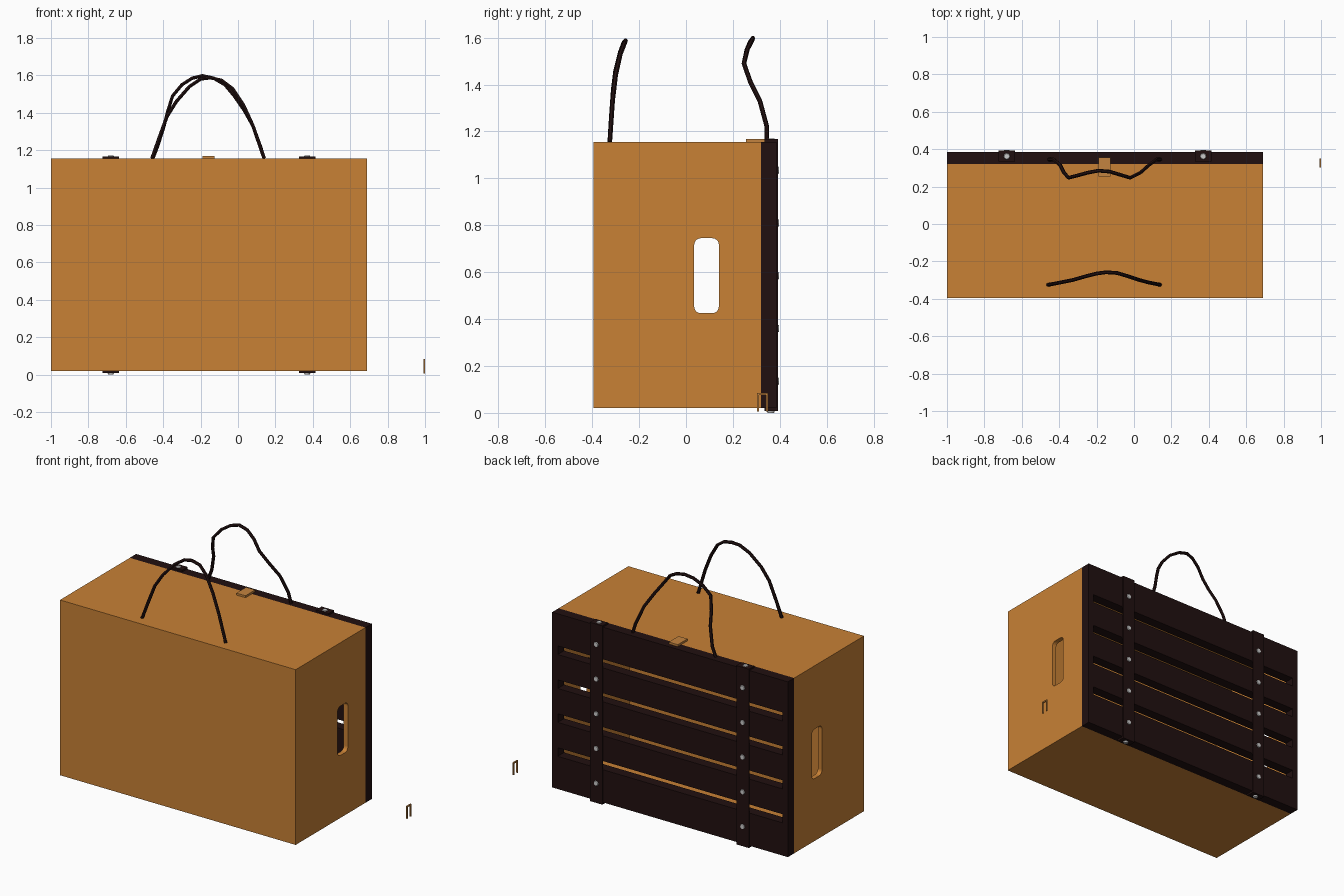
import bpy, bmesh, math
from mathutils import Matrix, Vector

cube = bpy.data.objects.get("Cube")
if cube:
    bpy.data.objects.remove(cube, do_unlink=True)


def material(name, rgb):
    m = bpy.data.materials.new(name)
    m.use_nodes = True
    m.diffuse_color = (*rgb, 1)
    m.node_tree.nodes["Principled BSDF"].inputs["Base Color"].default_value = (*rgb, 1)
    return m


WOOD = material("honey wood", (0.58, 0.22, 0.036))
DARK = material("dark leather brown", (0.015, 0.005, 0.005))
BRASS = material("brass brown", (0.55, 0.23, 0.05))
STEEL = material("steel grey", (0.6, 0.6, 0.6))


def finish(name, bm, mat):
    bmesh.ops.recalc_face_normals(bm, faces=bm.faces)
    mesh = bpy.data.meshes.new(name)
    bm.to_mesh(mesh)
    bm.free()
    mesh.materials.append(mat)
    obj = bpy.data.objects.new(name, mesh)
    bpy.context.collection.objects.link(obj)
    return obj


def box(name, x, y, z, mat, round_x=0):
    """Box from ranges; round_x bevels the edges that run along x."""
    bm = bmesh.new()
    size = Vector((x[1] - x[0], y[1] - y[0], z[1] - z[0]))
    mid = Vector((sum(x), sum(y), sum(z))) / 2
    bmesh.ops.create_cube(bm, size=1, matrix=Matrix.Translation(mid) @ Matrix.Diagonal((*size, 1)))
    if round_x:
        edges = [e for e in bm.edges if abs((e.verts[0].co - e.verts[1].co).x) > 0.01]
        bmesh.ops.bevel(bm, geom=edges, offset=round_x, segments=5, profile=0.5, affect='EDGES')
    return finish(name, bm, mat)


def cut(target, cutter):
    """Apply a boolean difference and discard the cutter."""
    cutter.hide_render = True
    mod = target.modifiers.new("cut", 'BOOLEAN')
    mod.object = cutter
    mod.solver = 'EXACT'
    bpy.context.view_layer.objects.active = target
    bpy.ops.object.modifier_apply(modifier=mod.name)
    bpy.data.objects.remove(cutter, do_unlink=True)


def rivet(name, centre, rotation, height):
    bm = bmesh.new()
    bmesh.ops.create_cone(bm, cap_ends=True, segments=12, radius1=0.018, radius2=0.014,
                          depth=height, matrix=Matrix.Translation(centre) @ rotation)
    return finish(name, bm, STEEL)


def tube(name, points, radius, mat, sides=1):
    curve = bpy.data.curves.new(name, 'CURVE')
    curve.dimensions = '3D'
    curve.bevel_depth = radius
    curve.bevel_resolution = sides
    curve.use_fill_caps = True
    spline = curve.splines.new('POLY')
    spline.points.add(len(points) - 1)
    for p, co in zip(spline.points, points):
        p.co = (*co, 1)
    curve.materials.append(mat)
    obj = bpy.data.objects.new(name, curve)
    bpy.context.collection.objects.link(obj)
    bpy.ops.object.select_all(action='DESELECT')
    obj.select_set(True)
    bpy.context.view_layer.objects.active = obj
    bpy.ops.object.convert(target='MESH')
    bpy.ops.object.shade_smooth_by_angle(angle=math.radians(50))


L, R = -1.0, 0.69          # case ends
B, T = 0.02, 1.156         # case bottom and top
FRONT, SEAM, BACK = -0.395, 0.32, 0.385

# Hollow case, open at the back, with a hand slot through both ends
case = box("case", (L, R), (FRONT, SEAM), (B, T), WOOD)
cut(case, box("hollow", (L + 0.03, R - 0.03), (FRONT + 0.03, 0.5), (B + 0.03, T - 0.03), WOOD))
cut(case, box("slot", (L - 0.1, R + 0.1), (0.035, 0.14), (0.425, 0.745), WOOD, round_x=0.028))

# Slatted back panel: two stiles and five slats
box("stile_right", (L, L + 0.04), (SEAM, BACK), (B, T), DARK)
box("stile_left", (R - 0.04, R), (SEAM, BACK), (B, T), DARK)
gaps = [0.26 + 0.22 * i for i in range(4)]
lows = [B] + [g + 0.028 for g in gaps]
highs = [g - 0.028 for g in gaps] + [T]
for i, (low, high) in enumerate(zip(lows, highs)):
    box(f"slat_{i + 1}", (L + 0.04, R - 0.04), (SEAM, BACK), (low, high), DARK)

# Riveted straps folded over the top and bottom of the panel
to_back = Matrix.Rotation(-math.pi / 2, 4, 'X')
for side, x in (("right", -0.68), ("left", 0.37)):
    span = (x - 0.045, x + 0.045)
    box(f"strap_{side}", span, (BACK, BACK + 0.007), (B - 0.012, T + 0.011), DARK)
    box(f"strap_top_{side}", span, (0.335, BACK), (T, T + 0.011), DARK)
    box(f"strap_bottom_{side}", span, (0.335, BACK), (B - 0.012, B), DARK)
    for i in range(5):
        rivet(f"rivet_{side}_{i + 1}", (x, BACK + 0.008, 0.135 + 0.225 * i), to_back, 0.006)
    rivet(f"rivet_top_{side}", (x, 0.362, T + 0.012), Matrix(), 0.006)
    rivet(f"rivet_bottom_{side}", (x, 0.362, B - 0.014), Matrix.Rotation(math.pi, 4, 'X'), 0.012)

# Catch plate on the lid and a loose staple beside the case
box("catch_plate", (-0.19, -0.125), (0.255, 0.355), (T, T + 0.013), BRASS)
box("staple_leg_front", (0.991, 1.0), (0.303, 0.311), (0.005, 0.085), BRASS)
box("staple_leg_back", (0.991, 1.0), (0.341, 0.349), (0.005, 0.085), BRASS)
box("staple_bridge", (0.991, 1.0), (0.311, 0.341), (0.077, 0.085), BRASS)

# Cord handles
tube("front_handle", [
    (-.46, -.325, T), (-.42, -.318, 1.27), (-.38, -.31, 1.38), (-.33, -.3, 1.46),
    (-.26, -.28, 1.54), (-.2, -.265, 1.58), (-.15, -.258, 1.587), (-.09, -.262, 1.575),
    (-.03, -.28, 1.53), (.03, -.3, 1.44), (.08, -.313, 1.33), (.14, -.325, T)], 0.01, DARK)
tube("back_handle", [
    (-.455, .345, T), (-.43, .345, 1.22), (-.395, .315, 1.33), (-.375, .275, 1.41),
    (-.35, .247, 1.49), (-.3, .26, 1.55), (-.245, .275, 1.585), (-.19, .285, 1.598),
    (-.13, .28, 1.585), (-.07, .262, 1.55), (-.02, .247, 1.49), (.035, .275, 1.41),
    (.08, .315, 1.33), (.12, .345, 1.22), (.14, .345, T)], 0.01, DARK)
